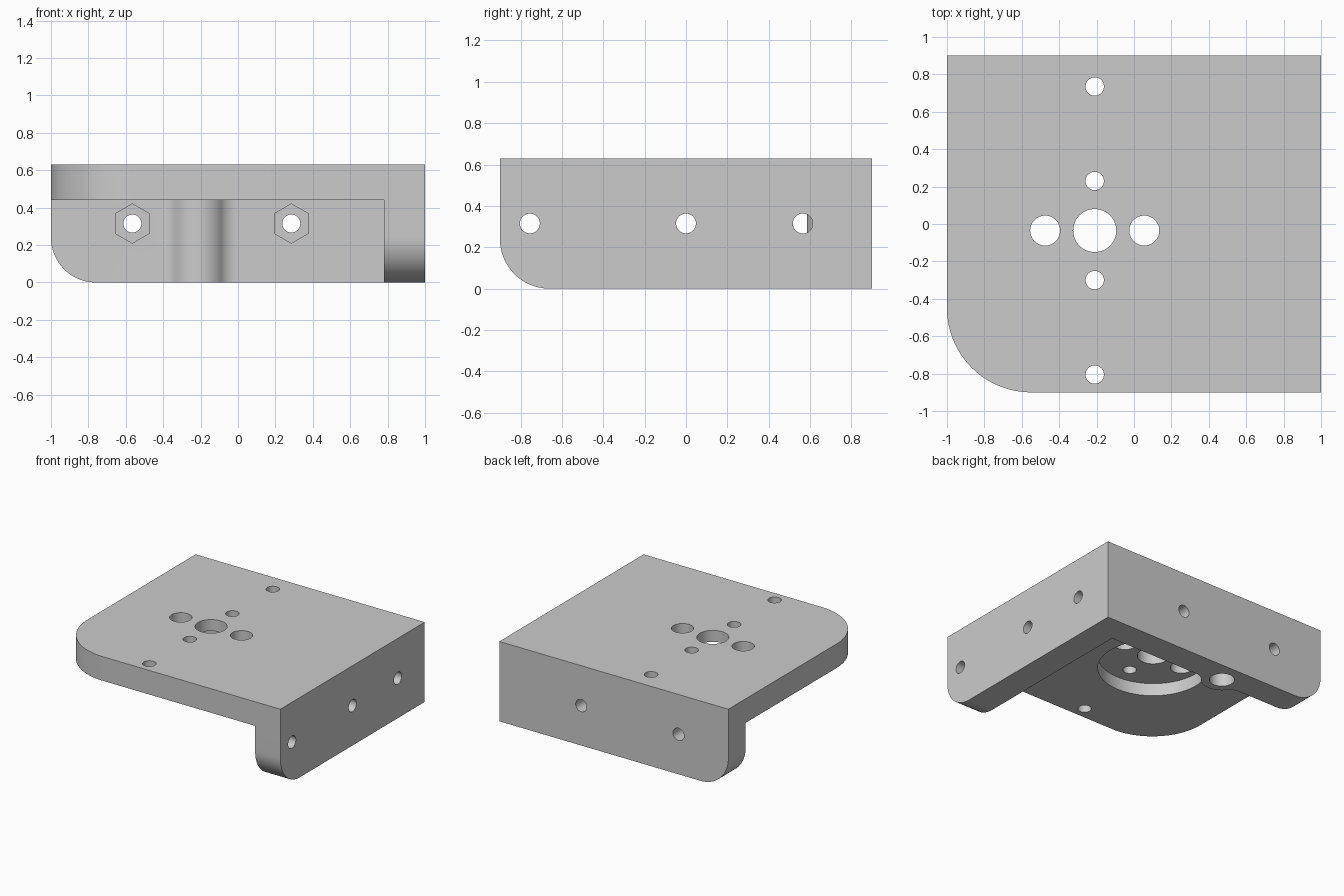
import bpy, bmesh
from math import pi, cos, sin, atan2, sqrt, radians
from mathutils import Vector

cube = bpy.data.objects.get("Cube")
if cube:
    bpy.data.objects.remove(cube, do_unlink=True)

grey = bpy.data.materials.new("plain grey")
grey.use_nodes = True
grey.diffuse_color = (0.6, 0.6, 0.6, 1)
grey.node_tree.nodes["Principled BSDF"].inputs["Base Color"].default_value = (0.6, 0.6, 0.6, 1)

# Main levels of the bracket
X, Y, TOP, UNDER = 1.0, 0.9, 0.63, 0.44
SIDE_IN, BACK_IN = 0.78, 0.685
CX, CY = -0.21, -0.035
BOLT_Z = 0.315

PLACE = {
    "x": lambda u, v, w: (w, u, v),   # profile in y, z
    "y": lambda u, v, w: (u, w, v),   # profile in x, z
    "z": lambda u, v, w: (u, v, w),   # profile in x, y
}


def arc(cx, cy, r, a0, a1, n=24):
    steps = [a0 + (a1 - a0) * i / n for i in range(n + 1)]
    return [(cx + r * cos(a), cy + r * sin(a)) for a in steps]


def circle(cx, cy, r, n=48, turn=0.0):
    return arc(cx, cy, r, turn, turn + 2 * pi, n)[:-1]


def prism(name, profile, axis, lo, hi):
    """Extrude a closed profile along an axis."""
    bm = bmesh.new()
    face = bm.faces.new([bm.verts.new(PLACE[axis](u, v, lo)) for u, v in profile])
    ext = bmesh.ops.extrude_face_region(bm, geom=[face])
    moved = [g for g in ext["geom"] if isinstance(g, bmesh.types.BMVert)]
    bmesh.ops.translate(bm, verts=moved, vec=Vector(PLACE[axis](0, 0, hi - lo)))
    bmesh.ops.recalc_face_normals(bm, faces=bm.faces)
    mesh = bpy.data.meshes.new(name)
    bm.to_mesh(mesh)
    bm.free()
    mesh.materials.append(grey)
    obj = bpy.data.objects.new(name, mesh)
    bpy.context.collection.objects.link(obj)
    return obj


def combine(target, tool, operation):
    """Apply a boolean and discard the tool."""
    bpy.context.view_layer.objects.active = target
    mod = target.modifiers.new(tool.name, "BOOLEAN")
    mod.operation, mod.solver, mod.object = operation, "EXACT", tool
    bpy.ops.object.modifier_apply(modifier=mod.name)
    bpy.data.objects.remove(tool, do_unlink=True)


def cut(profile, axis, lo, hi):
    combine(bracket, prism("cutter", profile, axis, lo, hi), "DIFFERENCE")


# Top plate with one large rounded corner
R = 0.45
bracket = prism("corner_bracket",
                arc(-X + R, -Y + R, R, pi, 1.5 * pi, 32) + [(X, -Y), (X, Y), (-X, Y)],
                "z", UNDER, TOP)

# Side and back walls, each with a rounded lower free corner
r = 0.24
for name, end, axis, lo, hi in (("side_wall", Y, "x", SIDE_IN, X),
                                ("back_wall", X, "y", BACK_IN, Y)):
    outline = arc(-end + r, r, r, pi, 1.5 * pi) + [(end, 0), (end, TOP), (-end, TOP)]
    combine(bracket, prism(name, outline, axis, lo, hi), "UNION")

# Screw boss blended into the back wall with concave fillets
BOSS_Y, BOSS_R, FILLET = 0.735, 0.15, 0.11
fy = BACK_IN - FILLET
dx = sqrt((BOSS_R + FILLET) ** 2 - (BOSS_Y - fy) ** 2)
lean = atan2(BOSS_Y - fy, dx)
boss = (arc(CX - dx, fy, FILLET, pi / 2, lean, 12)
        + arc(CX, BOSS_Y, BOSS_R, pi + lean, 2 * pi - lean)[1:-1]
        + arc(CX + dx, fy, FILLET, pi - lean, pi / 2, 12)
        + [(CX + dx, 0.8), (CX - dx, 0.8)])
combine(bracket, prism("screw_boss", boss, "z", 0, 0.5), "UNION")

# Round pocket under the plate, and the screw head bore in the boss
cut(circle(CX, CY, 0.40, 96), "z", 0.3, 0.54)
cut(circle(CX, BOSS_Y, 0.09), "z", -0.1, UNDER)

# Plate holes: shaft, two large, four small
holes = [(0, 0, 0.115)]
for s in (-1, 1):
    holes += [(s * 0.265, 0, 0.08), (0, s * 0.265, 0.049), (0, s * 0.77, 0.049)]
for hx, hy, hr in holes:
    cut(circle(CX + hx, CY + hy, hr), "z", -0.1, 0.8)

# Wall bolt holes with hexagonal nut recesses on the inside
NUT = 0.09
for axis, inner, outer, spots in (("x", SIDE_IN, X, (-0.755, 0.0, 0.565)),
                                  ("y", BACK_IN, Y, (-0.565, 0.285))):
    for p in spots:
        cut(circle(p, BOLT_Z, 0.048), axis, inner - 0.05, outer + 0.1)
        cut(circle(p, BOLT_Z, 0.105, 6, pi / 2), axis, inner - 0.05, inner + NUT)

# Smooth bores and corners, crisp edges elsewhere
bpy.ops.object.select_all(action="DESELECT")
bracket.select_set(True)
bpy.context.view_layer.objects.active = bracket
bpy.ops.object.shade_smooth_by_angle(angle=radians(30))
